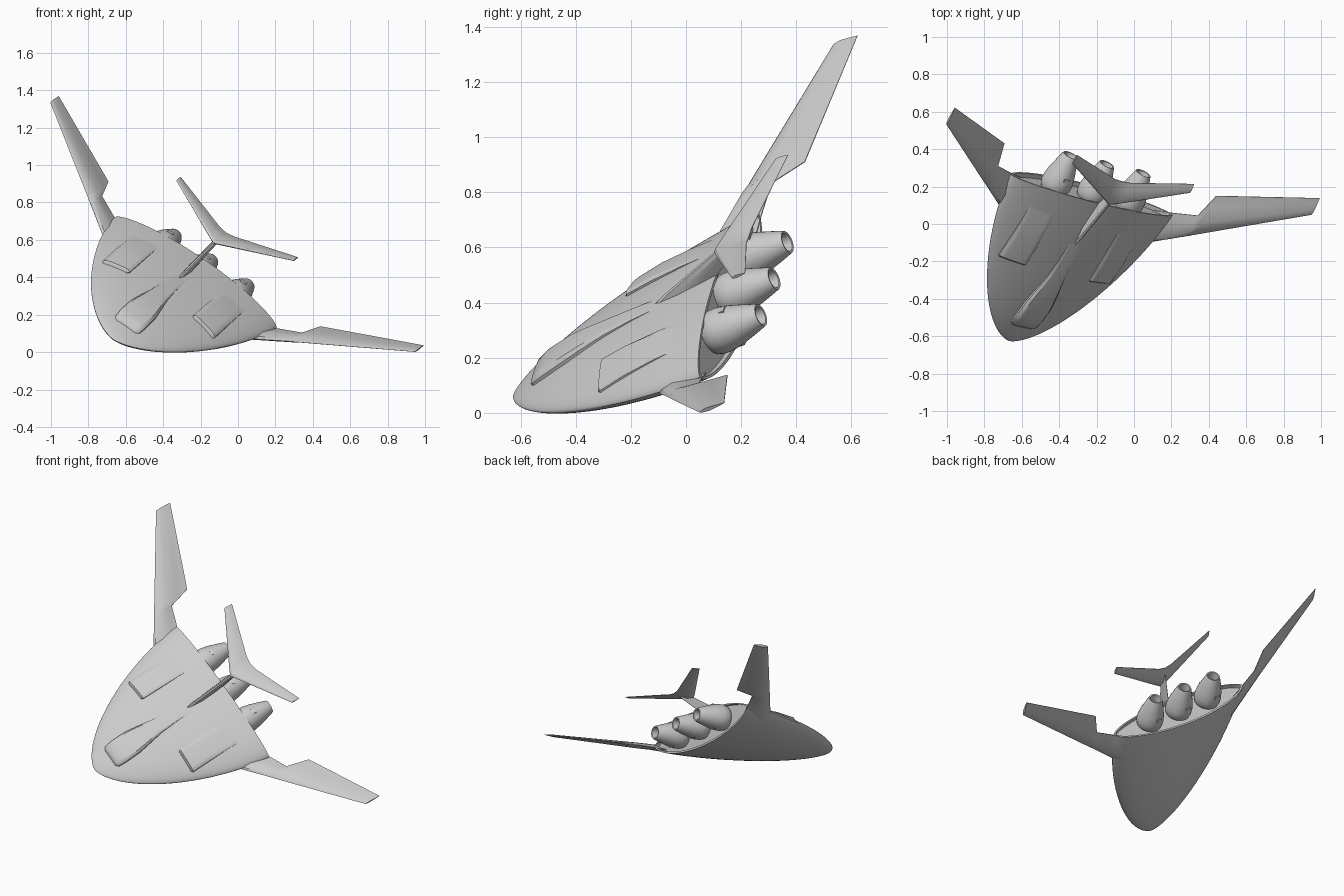
import bpy, math
from mathutils import Vector, Matrix

if "Cube" in bpy.data.objects:
    bpy.data.objects.remove(bpy.data.objects["Cube"])

# Craft frame: X = span, Y = aft, Z = up, origin at the centre of the hull's rear opening
ax = Vector((0.809, -0.2007, -0.5525)).normalized()
ay = Vector((0.42, 0.846, 0.33))
ay = (ay - ax * ay.dot(ax)).normalized()
az = ax.cross(ay)
POSE = Matrix((ax, ay, az)).transposed().to_4x4()
POSE.translation = (-0.227, 0.158, 0.425)


def make(name, verts, faces, mirror=False, angle=35):
    me = bpy.data.meshes.new(name)
    me.from_pydata([tuple(v) for v in verts], [], faces)
    ob = bpy.data.objects.new(name, me)
    bpy.context.collection.objects.link(ob)
    bpy.ops.object.select_all(action='DESELECT')
    ob.select_set(True)
    bpy.context.view_layer.objects.active = ob
    bpy.ops.object.mode_set(mode='EDIT')
    bpy.ops.mesh.select_all(action='SELECT')
    bpy.ops.mesh.normals_make_consistent(inside=False)
    bpy.ops.object.mode_set(mode='OBJECT')
    bpy.ops.object.shade_smooth_by_angle(angle=math.radians(angle))
    if mirror:
        ob.modifiers.new("Mirror", 'MIRROR')
    ob.matrix_world = POSE
    return ob


def loft(name, rings, mirror=False, angle=35):
    """Skin closed rings of equal length and cap both ends."""
    n = len(rings[0])
    verts = [v for r in rings for v in r]
    faces = [(i * n + j, i * n + (j + 1) % n, (i + 1) * n + (j + 1) % n, (i + 1) * n + j)
             for i in range(len(rings) - 1) for j in range(n)]
    faces += [tuple(range(n)), tuple(range(len(verts) - n, len(verts)))]
    return make(name, verts, faces, mirror, angle)


# Hull shape functions
LEN, HALF, TOP, BOT = 0.965, 0.535, 0.098, 0.128


def hull(y):
    u = min(-y / LEN, 0.9998)
    return (HALF * (1 - u ** 1.5) ** 0.62, -0.06 * u,
            TOP * (1 - u ** 2.5) ** 0.75, BOT * (1 - u ** 2) ** 0.65)


def deck(x, y):
    w, z0, t, _ = hull(y)
    return z0 + t * max(0, 1 - (x / w) ** 2) ** 0.62


def section(y, sx=1, sz=1, at=None):
    w, z0, t, b = hull(y)
    ring = []
    for i in range(64):
        a = 2 * math.pi * i / 64
        s = math.sin(a)
        z = t * abs(s) ** 1.24 if s > 0 else -b * abs(s) ** 1.3
        ring.append((w * math.cos(a) * sx, y if at is None else at, z0 + z * sz))
    return ring


# Hull with a shallow recessed rear face inside a thin rim
N = 40
rings = [section(-LEN * (1 - (i / N) ** 2)) for i in range(N + 1)]
rings += [section(0, 0.97, 0.9), section(0, 0.965, 0.89, -0.025)]
loft("hull", rings, angle=40)


def pad(name, cx, rows, mirror=False):
    """Raised panel that follows the deck; rows are (y, half width, lift)."""
    out = []
    for y, hw, lift in rows:
        top = []
        for i in range(13):
            x = cx + hw * (i / 6 - 1)
            edge = 0.5 if i in (0, 12) else 1
            top.append((x, y, deck(x, y) + lift * edge))
        out.append(top + [(cx + hw, y, deck(cx + hw, y) - 0.03),
                          (cx - hw, y, deck(cx - hw, y) - 0.03)])
    loft(name, out, mirror, 40)


# Cockpit ridge and the two deck panels
pad("cockpit", 0, [(-0.85, 0.06, 0.002), (-0.835, 0.08, 0.018), (-0.78, 0.085, 0.026),
                   (-0.68, 0.083, 0.026), (-0.6, 0.07, 0.022), (-0.5, 0.052, 0.016),
                   (-0.38, 0.042, 0.008), (-0.2, 0.035, -0.004)])
pad("deck_panel", 0.29, [(-0.475, 0.07, 0.002), (-0.465, 0.08, 0.016), (-0.35, 0.08, 0.016),
                         (-0.22, 0.078, 0.009), (-0.1, 0.075, -0.004)], True)


def foil(name, secs, up, mirror=False):
    """Blade through sections of (leading edge, trailing edge, thickness)."""
    prof = [(0, 0), (0.08, 0.55), (0.35, 1), (0.7, 0.55), (1, 0.08),
            (1, -0.08), (0.7, -0.55), (0.35, -1), (0.08, -0.55)]
    up = Vector(up)
    loft(name, [[Vector(a).lerp(Vector(b), s) + up * h * t / 2 for s, h in prof]
                for a, b, t in secs], mirror, 30)


# Main wings: narrow root, then a wider outer panel with a stepped trailing edge
foil("wing", [((0.44, -0.235, -0.04), (0.44, -0.02, -0.04), 0.05),
              ((0.53, -0.175, -0.01), (0.53, 0.005, -0.008), 0.044),
              ((0.66, -0.088, 0.033), (0.66, 0.045, 0.037), 0.038),
              ((0.70, -0.062, 0.044), (0.70, 0.187, 0.05), 0.038),
              ((1.206, 0.276, 0.2), (1.206, 0.382, 0.2), 0.016)], (0, 0, 1), True)

# Tail fin and the tailplane on top of it
foil("tail_fin", [((0, -0.32, 0.06), (0, -0.03, 0.06), 0.035),
                  ((0, -0.22, 0.10), (0, 0.01, 0.10), 0.032),
                  ((0, 0.05, 0.188), (0, 0.17, 0.188), 0.028)], (1, 0, 0))
foil("tailplane", [((-0.388, 0.253, 0.255), (-0.388, 0.31, 0.255), 0.012),
                   ((-0.05, 0.07, 0.197), (-0.05, 0.203, 0.2), 0.034),
                   ((0, 0.045, 0.188), (0, 0.198, 0.194), 0.04),
                   ((0.05, 0.07, 0.197), (0.05, 0.203, 0.2), 0.034),
                   ((0.388, 0.253, 0.255), (0.388, 0.31, 0.255), 0.012)], (0, 0, 1))

# Three engines with hollow nozzles, each with small vents above and below
ENGINE = [(-0.04, 0.06), (-0.02, 0.076), (0.005, 0.084), (0.035, 0.084), (0.08, 0.076),
          (0.14, 0.059), (0.185, 0.045), (0.192, 0.042), (0.19, 0.034), (0.14, 0.03)]
for name, cx in (("left", -0.24), ("centre", 0), ("right", 0.24)):
    loft("engine_" + name,
         [[(cx + r * math.cos(a), y, r * math.sin(a))
           for a in (2 * math.pi * i / 32 for i in range(32))] for y, r in ENGINE])
    for side, s in (("top", 1), ("bottom", -1)):
        loft(f"vent_{name}_{side}",
             [[(cx + dx * 0.018, y, s * z)
               for dx, z in ((-1, 0.06), (1, 0.06), (1, 0.08), (-1, 0.08))]
              for y in (0.06, 0.08)])
